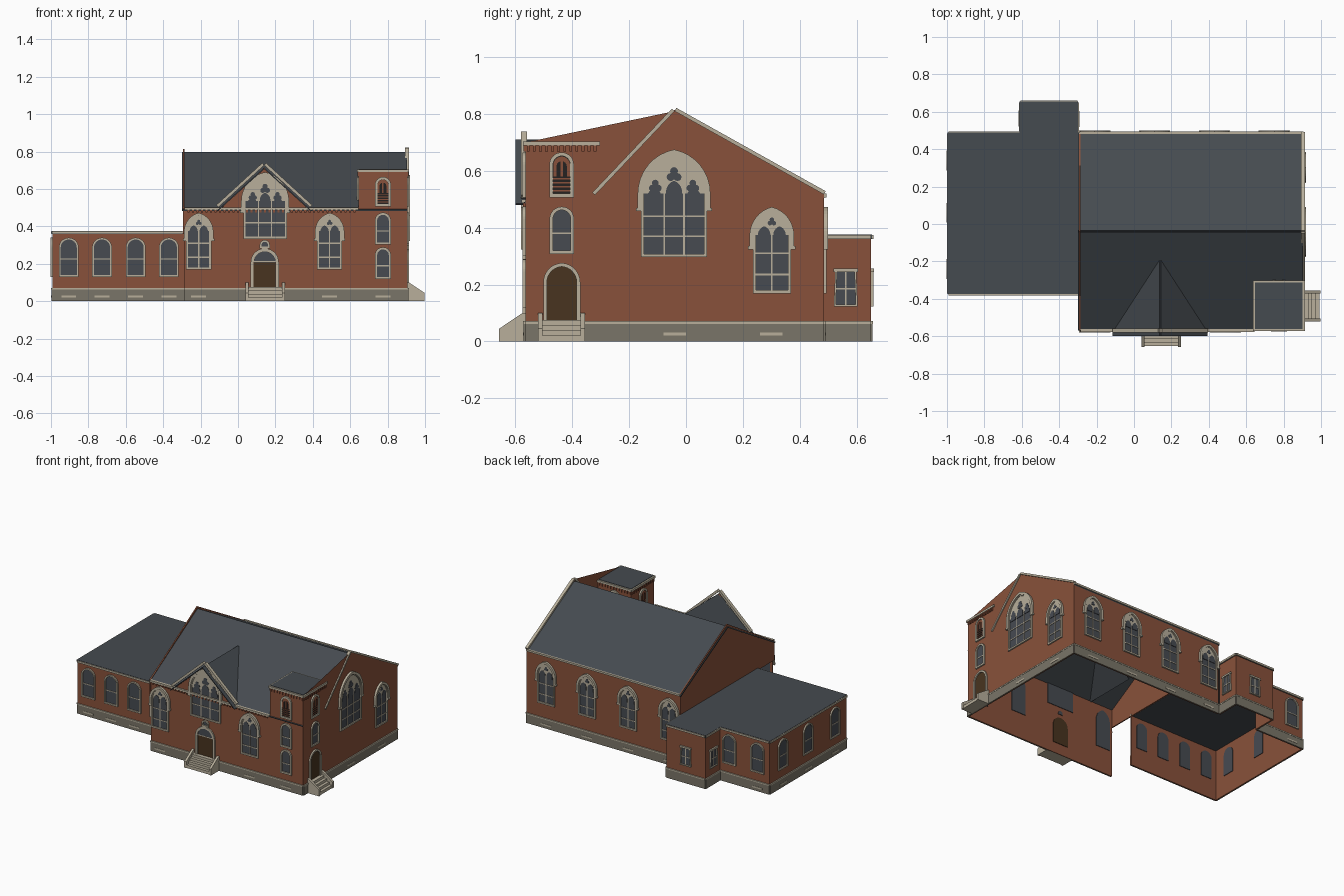
import bpy, bmesh, math

if "Cube" in bpy.data.objects:
    bpy.data.objects.remove(bpy.data.objects["Cube"])

def material(name, r, g, b):
    m = bpy.data.materials.new(name)
    m.use_nodes = True
    m.diffuse_color = (r, g, b, 1)
    m.node_tree.nodes["Principled BSDF"].inputs["Base Color"].default_value = (r, g, b, 1)
    return m

BRICK = material("red brick", .25, .083, .043)
CREAM = material("cream stone", .48, .43, .33)
STONE = material("grey base stone", .195, .178, .138)
SLATE = material("slate", .06, .07, .08)
GLASS = material("dark glass", .063, .07, .083)
WOOD = material("door wood", .065, .034, .014)
VOID = material("louver shadow", .018, .016, .015)

# Wall frames: u runs along the wall, z is up, d points outward
def front(y): return lambda u, z, d: (u, y - d, z)
def back(y): return lambda u, z, d: (u, y + d, z)
def right(x): return lambda u, z, d: (x + d, u, z)
def left(x): return lambda u, z, d: (x - d, u, z)
def swap(place): return lambda d, z, u: place(u, z, d)

def build(name, verts, faces, mat):
    bm = bmesh.new()
    vs = [bm.verts.new(v) for v in verts]
    for f in faces:
        bm.faces.new([vs[i] for i in f])
    bmesh.ops.recalc_face_normals(bm, faces=bm.faces)
    me = bpy.data.meshes.new(name)
    bm.to_mesh(me)
    bm.free()
    me.materials.append(mat)
    bpy.context.collection.objects.link(bpy.data.objects.new(name, me))

def prism(name, place, pts, d0, d1, mat):
    n = len(pts)
    verts = [place(u, z, d) for d in (d0, d1) for u, z in pts]
    sides = [(i, (i + 1) % n, (i + 1) % n + n, i + n) for i in range(n)]
    build(name, verts, [tuple(range(n)), tuple(range(n, 2 * n))] + sides, mat)

def block(name, place, u0, u1, z0, z1, d0, d1, mat):
    prism(name, place, [(u0, z0), (u1, z0), (u1, z1), (u0, z1)], d0, d1, mat)

def band(name, place, outer, inner, d0, d1, mat, closed=True):
    n = len(outer)
    verts = [place(u, z, d) for d in (d0, d1) for ring in (outer, inner) for u, z in ring]
    faces = []
    for i in range(n if closed else n - 1):
        j = (i + 1) % n
        for a, b in ((0, n), (2 * n, 3 * n), (0, 2 * n), (n, 3 * n)):
            faces.append((a + i, a + j, b + j, b + i))
    if not closed:
        faces += [(i, n + i, 3 * n + i, 2 * n + i) for i in (0, n - 1)]
    build(name, verts, faces, mat)

def arch(u, z0, w, h, rise, n=8):
    zs, half = z0 + h - rise, w / 2
    if rise == 0:
        arc = [(half * (1 - i / n), 0) for i in range(n + 1)]
    else:
        r = (rise ** 2 + half ** 2) / w
        t = math.atan2(rise, r - half)
        arc = [(half - r + r * math.cos(t * i / n), r * math.sin(t * i / n)) for i in range(n + 1)]
    first = 1 if rise == 0 else 0
    arc = arc[first:]
    return ([(u + half, z0)] + [(u + a, zs + b) for a, b in arc]
            + [(u - a, zs + b) for a, b in reversed(arc[:-1])] + [(u - half, z0)])

def disc(name, place, u, z, r, d0, d1, mat):
    prism(name, place, [(u + r * math.cos(k * math.tau / 12), z + r * math.sin(k * math.tau / 12))
                        for k in range(12)], d0, d1, mat)

def slope(name, place, a, b, t, d0, d1, mat):
    du, dz = b[0] - a[0], b[1] - a[1]
    s = t / math.hypot(du, dz) * (1 if du > 0 else -1)
    prism(name, place, [a, b, (b[0] - dz * s, b[1] + du * s), (a[0] - dz * s, a[1] + du * s)], d0, d1, mat)

# Openings
def window(name, place, u, z0, w, h, rise, trim=.012, bars=(), mullions=(), mat=GLASS):
    inner = arch(u, z0, w, h, rise)
    prism(name + "_pane", place, inner, -.01, .002, mat)
    outer = arch(u, z0 - trim, w + 2 * trim, h + 2 * trim, rise + trim if rise else 0)
    band(name + "_trim", place, outer, inner, -.001, .01, CREAM)
    for z in bars:
        block(name + "_bar", place, u - w / 2, u + w / 2, z - .003, z + .003, .001, .005, CREAM)
    for m in mullions:
        block(name + "_mullion", place, u + m - .003, u + m + .003, z0, z0 + h - rise, .001, .005, CREAM)

def hood(place, u, z0, w, h, rise, t):
    band("hood_mould", place, arch(u, z0, w + 2 * t, h + t, rise + t), arch(u, z0, w, h, rise),
         -.001, .015, CREAM, closed=False)
    for s in (-1, 1):
        c = u + s * (w / 2 + t * .6)
        block("hood_stop", place, c - t * .7, c + t * .7, z0 - .012, z0, -.001, .015, CREAM)

def tracery(place, u, zs, w, rise, lights, foil):
    prism("tracery", place, arch(u, zs, w, rise, rise), .001, .005, CREAM)
    for off, lw, top in lights:
        prism("tracery_light", place, arch(u + off, zs - .02, lw, top + .02, lw * .7), .003, .0065, GLASS)
    for off, z, r in foil:
        for k in range(3):
            a = math.pi / 2 + k * math.tau / 3
            disc("trefoil", place, u + off + r * math.cos(a), zs + z + r * math.sin(a), r, .003, .0067, GLASS)

def tall_window(place, u):
    window("tall_window", place, u, .18, .112, .275, .08, .011, (.235, .31), (0,))
    hood(place, u, .335, .125, .122, .085, .016)
    tracery(place, u, .375, .112, .08, [(-.027, .044, .03), (.027, .044, .03)], [(0, .045, .008)])

def great_window(place, u, z0, h, bars):
    zs = z0 + h - .13
    window("great_window", place, u, z0, .21, h, .13, .011, bars, (-.035, .035))
    hood(place, u, zs - .05, .22, .187, .137, .018)
    tracery(place, u, zs, .21, .13, [(-.069, .054, .02), (0, .056, .045), (.069, .054, .02)],
            [(-.066, .025, .012), (0, .065, .014), (.066, .025, .012)])

def louver_window(place, u):
    window("belfry_window", place, u, .52, .06, .132, .03, .013, mat=VOID)
    band("belfry_brick_arch", place, arch(u, .58, .058, .07, .029), arch(u, .58, .036, .054, .018),
         .001, .007, BRICK, closed=False)
    block("belfry_mullion", place, u - .004, u + .004, .58, .64, .001, .006, BRICK)
    for i in range(4):
        z = .528 + i * .014
        block("louver_slat", place, u - .03, u + .03, z, z + .004, .001, .007, BRICK)

# Walls with base, water table and optional coping
def wall(name, place, pts, coping=None, vents=()):
    us = [p[0] for p in pts]
    u0, u1 = min(us), max(us)
    prism(name, place, pts, -.006, 0, BRICK)
    block(name + "_base", place, u0, u1, 0, .062, -.003, .006, STONE)
    block(name + "_water_table", place, u0, u1, .062, .071, -.003, .008, CREAM)
    if coping:
        block(name + "_coping", place, u0, u1, coping - .013, coping, -.004, .009, CREAM)
    for v in vents:
        block("base_vent", place, v - .04, v + .04, .02, .031, .004, .008, CREAM)

def rect(u0, u1, top): return [(u0, 0), (u1, 0), (u1, top), (u0, top)]

F, R, B = front(-.565), right(.905), back(.485)
PEAK, FRONT_EAVE, BACK_EAVE = (-.04, .81), (-.565, .497), (.485, .517)

# Nave and tower walls
wall("front_wall", F, [(-.285, 0), (.905, 0), (.905, .7), (.645, .7), (.645, .49), (-.285, .49)],
     vents=(-.21, .49, .775))
wall("right_gable_wall", R, [(-.565, 0), (.485, 0), BACK_EAVE, PEAK, (-.32, .515), (-.31, .515),
                             (-.31, .7), (-.565, .7)], vents=(-.04, .3))
wall("nave_back_wall", B, rect(-.295, .905, .51), .52, (-.21, .11, .43, .75))
prism("left_gable_wall", left(-.295), [(-.565, .36), (.485, .36), BACK_EAVE, (-.04, .815), FRONT_EAVE],
      -.008, 0, BRICK)
slope("right_gable_coping", R, BACK_EAVE, PEAK, .013, -.012, .008, CREAM)
slope("right_gable_coping", R, (-.32, .515), PEAK, .013, -.012, .008, CREAM)

# Nave roof
for eave in (FRONT_EAVE, BACK_EAVE):
    slope("nave_roof", right(0), (eave[0], eave[1] - .015), (-.04, .79), .009, -.3, .903, SLATE)

# Front cornice with dentils
block("front_cornice", F, -.285, .645, .487, .5, -.004, .013, CREAM)
for i in range(38):
    x = -.27 + i * .024
    block("cornice_dentil", F, x, x + .011, .474, .488, -.002, .009, BRICK)

# Front cross gable
prism("front_gable_wall", F, [(-.1, .487), (.38, .487), (.14, .715)], -.006, 0, BRICK)
for s in (-1, 1):
    foot = .14 + s * .245
    slope("front_gable_coping", F, (foot, .503), (.14, .727), .016, -.006, .016, CREAM)
    slope("cross_roof", F, (.14 + s * .25, .48), (.14, .706), .006, -.385, .034, SLATE)

# Tower top
T_BACK, T_LEFT = back(-.31), left(.645)
block("tower_back_wall", T_BACK, .645, .905, .45, .7, -.006, 0, BRICK)
block("tower_left_wall", T_LEFT, -.565, -.31, .45, .7, -.006, 0, BRICK)
block("tower_roof", F, .648, .902, .69, .707, -.252, -.003, SLATE)
for place, u0, u1 in ((F, .645, .905), (R, -.565, -.31), (T_BACK, .645, .905), (T_LEFT, -.565, -.31)):
    block("tower_coping", place, u0 - .006, u1 + .006, .69, .704, -.004, .008, CREAM)
    mid = (u0 + u1) / 2
    louver_window(place, mid)
    for i in range(12):
        u = u0 + .01 + i * (u1 - u0 - .02) / 11
        block("tower_corbel", place, u - .005, u + .005, .668, .69, -.002, .006, BRICK)
for z in (.13, .315):
    window("tower_window", F, .775, z, .062, .147, .031, bars=(z + .06,))
window("tower_window", R, -.437, .32, .062, .142, .031, bars=(.38,))

# Large windows
great_window(F, .145, .345, .32, (.42,))
great_window(R, -.042, .308, .342, (.37, .44))
for place, us in ((F, (-.21, .49)), (R, (.302,)), (B, (-.21, .11, .43, .75))):
    for u in us:
        tall_window(place, u)

# Doors
window("front_door", F, .143, .075, .118, .192, .059, .016, (.212,), mat=WOOD)
prism("front_fanlight", F, arch(.143, .214, .116, .052, .052 + .006), .001, .004, GLASS)
window("door_oculus", F, .143, .292, .034, .026, .017, .01)
window("side_door", R, -.437, .075, .104, .188, .055, .013, mat=WOOD)

# Entrance steps with sloping cheeks
def stairs(place, u0, u1):
    for a in (u0, u1 - .016):
        prism("step_cheek", swap(place), [(0, 0), (.092, 0), (.092, .045), (.01, .1), (0, .1)], a, a + .016, CREAM)
    for i in range(4):
        block("step", place, u0 + .01, u1 - .01, 0, .075 - i * .018, 0, .028 + i * .02, CREAM)

stairs(F, .04, .25)
stairs(R, -.52, -.355)

# Low wing and annex
W_FRONT, W_LEFT = front(-.372), left(-.992)
A_LEFT, A_BACK, A_RIGHT = left(-.607), back(.65), right(-.302)
wing_us = (-.905, -.727, -.547, -.37)
wall("wing_front_wall", W_FRONT, rect(-.992, -.285, .365), .374, wing_us)
wall("wing_left_wall", W_LEFT, rect(-.372, .485, .365), .374, (-.24, .06, .34))
wall("wing_back_wall", B, rect(-.992, -.607, .365), .374, (-.9,))
wall("annex_left_wall", A_LEFT, rect(.485, .65, .365), .374)
wall("annex_back_wall", A_BACK, rect(-.607, -.302, .365), .374)
wall("annex_right_wall", A_RIGHT, rect(.485, .65, .365), .374)
block("wing_roof", W_FRONT, -.996, -.296, .36, .376, -.86, .003, SLATE)
block("annex_roof", W_FRONT, -.611, -.3, .36, .376, -1.026, -.85, SLATE)
for place, us in ((W_FRONT, wing_us), (W_LEFT, (-.24, .06, .34)), (B, (-.9, -.68))):
    for u in us:
        window("wing_window", place, u, .14, .086, .19, .043, .01, (.225,))
for place, u in ((A_LEFT, .565), (A_BACK, -.455), (A_RIGHT, .562)):
    window("annex_window", place, u, .13, .07, .115, 0, .007, (.185,), (0,))
    block("annex_lintel", place, u - .043, u + .043, .245, .257, -.001, .011, CREAM)
